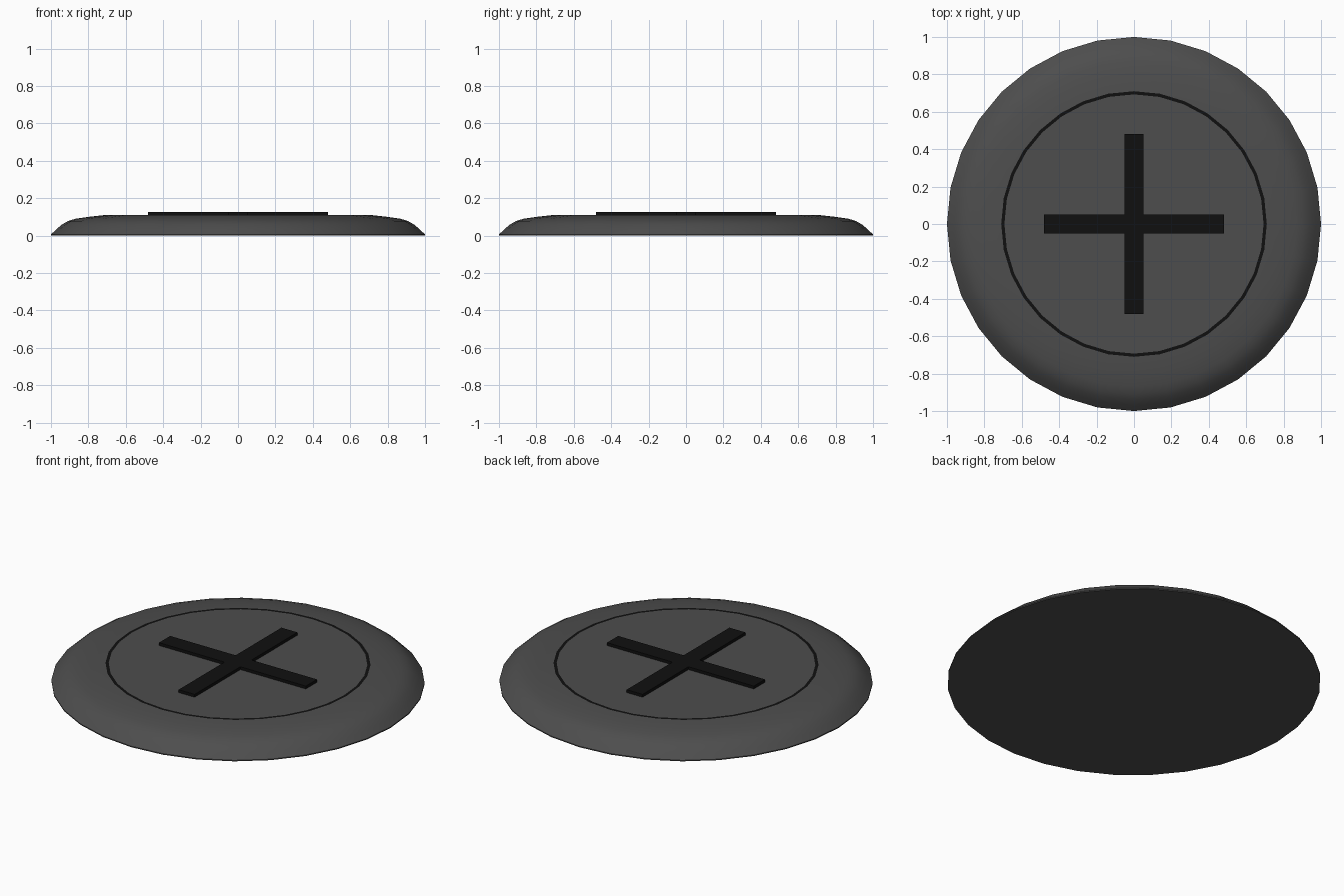
import bpy, bmesh, math

if "Cube" in bpy.data.objects:
    bpy.data.objects.remove(bpy.data.objects["Cube"])

SIDES = 32


def material(name, value):
    mat = bpy.data.materials.new(name)
    mat.diffuse_color = (value, value, value, 1)
    mat.use_nodes = True
    mat.node_tree.nodes["Principled BSDF"].inputs["Base Color"].default_value = mat.diffuse_color
    return mat


def add_object(name, bm, mats):
    bmesh.ops.recalc_face_normals(bm, faces=bm.faces)
    mesh = bpy.data.meshes.new(name)
    bm.to_mesh(mesh)
    bm.free()
    obj = bpy.data.objects.new(name, mesh)
    bpy.context.collection.objects.link(obj)
    for mat in mats:
        mesh.materials.append(mat)
    return obj


grey = material("dark_grey", 0.075)
black = material("black", 0.005)

# Domed disc: turned profile (radius, height), with a dark band on its top
profile = [(1.0, 0.0), (1.0, 0.006), (0.97, 0.035), (0.94, 0.06), (0.91, 0.077),
           (0.87, 0.09), (0.80, 0.1), (0.71, 0.11), (0.693, 0.11)]
bm = bmesh.new()
rings = []
for r, z in profile:
    rings.append([bm.verts.new((r * math.cos(2 * math.pi * i / SIDES),
                                r * math.sin(2 * math.pi * i / SIDES), z))
                  for i in range(SIDES)])
for k, (low, high) in enumerate(zip(rings, rings[1:])):
    for i in range(SIDES):
        j = (i + 1) % SIDES
        face = bm.faces.new((low[i], low[j], high[j], high[i]))
        face.material_index = 1 if k == len(rings) - 2 else 0
bm.faces.new(rings[0])
bm.faces.new(rings[-1])
disc = add_object("disc", bm, [grey, black])
bpy.context.view_layer.objects.active = disc
disc.select_set(True)
bpy.ops.object.shade_smooth_by_angle(angle=math.radians(30))

# Raised cross: one arm end turned four times, then extruded
L, W, BASE, TOP = 0.48, 0.052, 0.105, 0.127
bm = bmesh.new()
outline = []
for q in range(4):
    c, s = round(math.cos(q * math.pi / 2)), round(math.sin(q * math.pi / 2))
    for x, y in [(L, -W), (L, W), (W, W)]:
        outline.append(bm.verts.new((x * c - y * s, x * s + y * c, BASE)))
base = bm.faces.new(outline)
top = bmesh.ops.extrude_face_region(bm, geom=[base], use_keep_orig=True)
bmesh.ops.translate(bm, vec=(0, 0, TOP - BASE),
                    verts=[g for g in top["geom"] if isinstance(g, bmesh.types.BMVert)])
add_object("cross", bm, [black])
